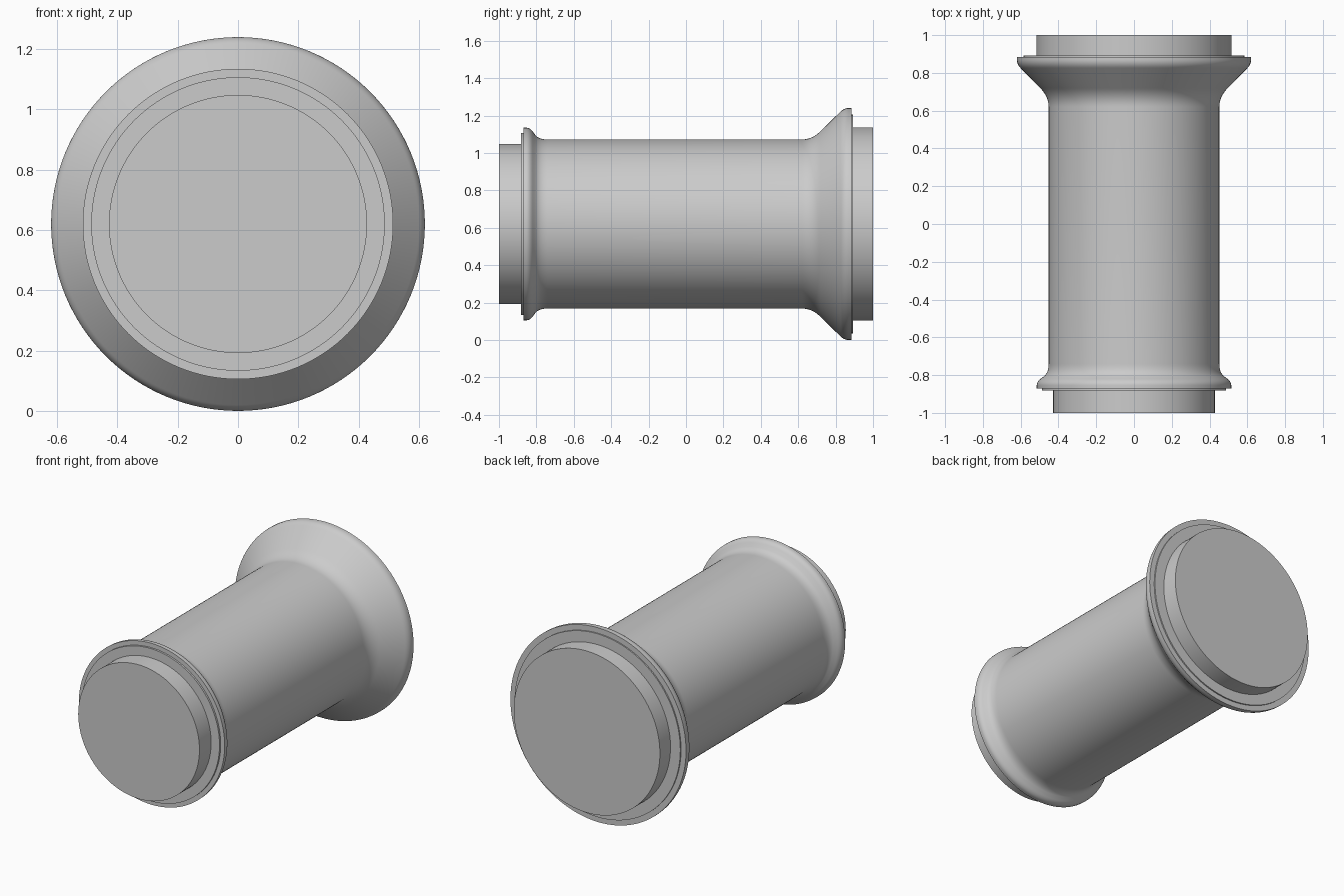
import bpy, bmesh, math

old = bpy.data.objects.get("Cube")
if old:
    bpy.data.objects.remove(old, do_unlink=True)

AXIS_Z = 0.62
SEGMENTS = 128

grey = bpy.data.materials.new("plain grey")
grey.use_nodes = True
colour = (0.6, 0.6, 0.6, 1)
grey.diffuse_color = colour
grey.node_tree.nodes["Principled BSDF"].inputs["Base Color"].default_value = colour


def bezier(a, b, c, steps=10):
    """Points on a quadratic curve from a to c, pulled towards b."""
    return [tuple((1 - t) ** 2 * p + 2 * t * (1 - t) * q + t * t * r
                  for p, q, r in zip(a, b, c))
            for t in (i / steps for i in range(steps + 1))]


def turned(name, profile):
    """Closed solid turned about the long axis from (y, radius) points."""
    bm = bmesh.new()
    rings = []
    for y, r in profile:
        ring = []
        for i in range(SEGMENTS):
            a = math.tau * i / SEGMENTS
            ring.append(bm.verts.new((r * math.cos(a), y, AXIS_Z + r * math.sin(a))))
        rings.append(ring)
    for lower, upper in zip(rings, rings[1:]):
        for i in range(SEGMENTS):
            j = (i + 1) % SEGMENTS
            bm.faces.new((lower[i], lower[j], upper[j], upper[i]))
    bm.faces.new(rings[0])
    bm.faces.new(rings[-1])
    bmesh.ops.recalc_face_normals(bm, faces=bm.faces)
    mesh = bpy.data.meshes.new(name)
    bm.to_mesh(mesh)
    bm.free()
    mesh.materials.append(grey)
    obj = bpy.data.objects.new(name, mesh)
    bpy.context.collection.objects.link(obj)
    bpy.ops.object.select_all(action="DESELECT")
    obj.select_set(True)
    bpy.context.view_layer.objects.active = obj
    bpy.ops.object.shade_smooth_by_angle(angle=math.radians(30))


# Main tube: small rounded lip in front, wide flared lip at the back
body = [(-0.87, 0.515)]
body += bezier((-0.855, 0.515), (-0.835, 0.515), (-0.82, 0.495))
body += bezier((-0.805, 0.475), (-0.785, 0.452), (-0.74, 0.452))
body += bezier((0.62, 0.452), (0.675, 0.452), (0.72, 0.497))
body += bezier((0.825, 0.6), (0.845, 0.62), (0.87, 0.62))
body += [(0.885, 0.62)]
turned("flared_tube", body)

# Thin flange steps and end plugs
turned("front_flange", [(-0.882, 0.487), (-0.86, 0.487)])
turned("back_flange", [(0.87, 0.585), (0.893, 0.585)])
turned("front_plug", [(-1, 0.428), (-0.87, 0.428)])
turned("back_plug", [(0.88, 0.516), (1, 0.516)])
